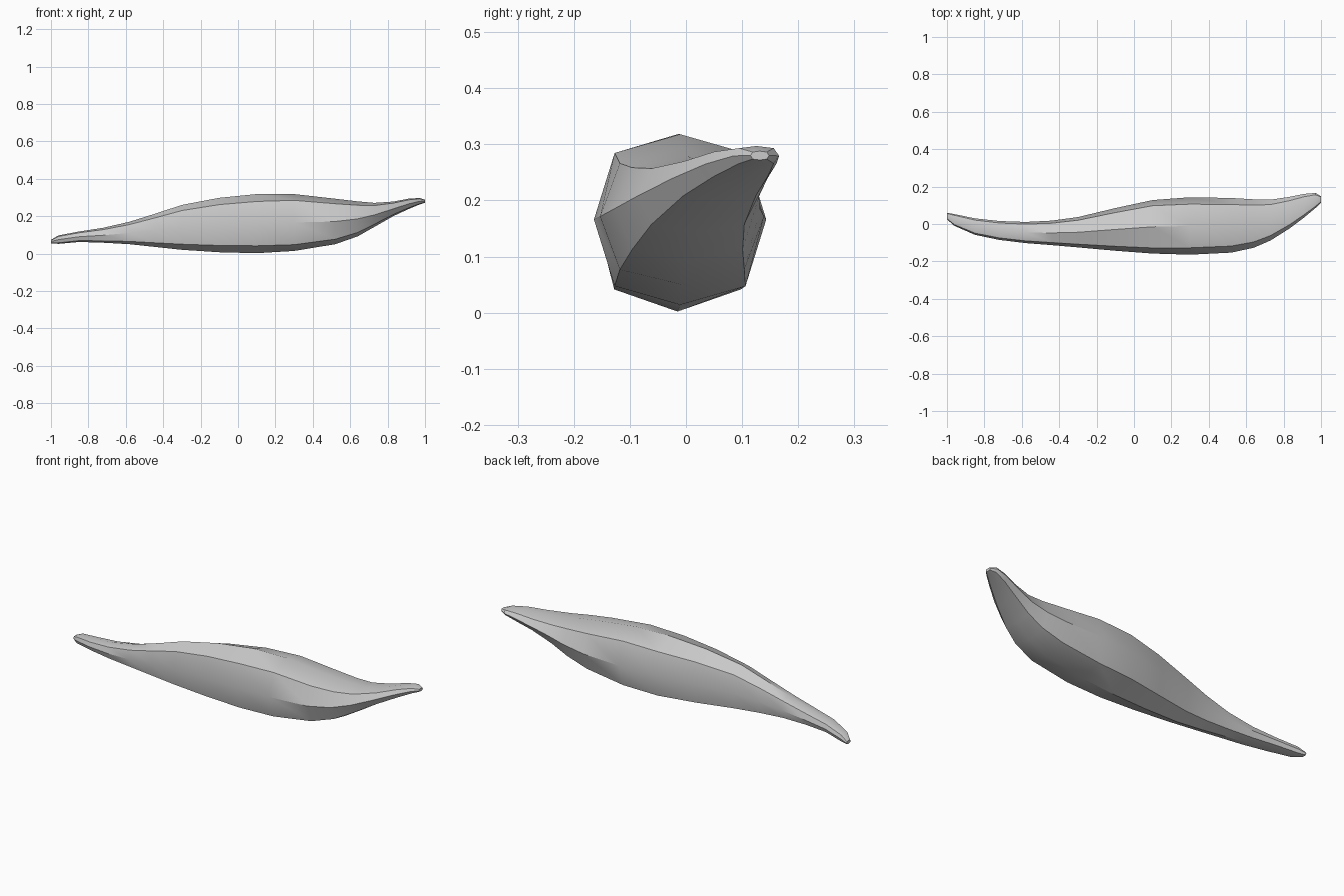
import bpy
import bmesh
import math

cube = bpy.data.objects.get("Cube")
if cube:
    bpy.data.objects.remove(cube, do_unlink=True)

# Stations along the pod: x, front y, back y, bottom z, top z
STATIONS = [
    (-1.0, 0.025, 0.06, 0.055, 0.073),
    (-0.96, -0.01, 0.053, 0.052, 0.097),
    (-0.85, -0.058, 0.03, 0.062, 0.118),
    (-0.72, -0.085, 0.016, 0.058, 0.138),
    (-0.58, -0.102, 0.011, 0.05, 0.17),
    (-0.44, -0.113, 0.018, 0.035, 0.214),
    (-0.3, -0.125, 0.037, 0.02, 0.26),
    (-0.1, -0.143, 0.085, 0.007, 0.298),
    (0.1, -0.158, 0.128, 0.002, 0.318),
    (0.3, -0.164, 0.143, 0.014, 0.318),
    (0.52, -0.153, 0.139, 0.05, 0.293),
    (0.64, -0.127, 0.132, 0.092, 0.279),
    (0.73, -0.088, 0.13, 0.143, 0.271),
    (0.83, -0.025, 0.145, 0.2, 0.278),
    (0.91, 0.035, 0.161, 0.237, 0.293),
    (0.97, 0.085, 0.166, 0.262, 0.297),
    (1.0, 0.115, 0.148, 0.272, 0.288),
]


def ring_points(x, front, back, low, high):
    """Eight-sided ridged section fitted into the given extents."""
    ky, kz = (0.79, 0.75) if x < 0.2 else (0.76, 0.78)
    cy, cz = (front + back) / 2, (low + high) / 2
    hy, hz = (back - front) / 2, (high - low) / 2
    section = [(1, 0), (ky, kz), (0, 1), (-ky, kz),
               (-1, 0), (-ky, -kz), (0, -1), (ky, -kz)]
    return [(x, cy + u * hy, cz + v * hz) for u, v in section]


# Pod skin: bridge neighbouring rings, then close both tips
bm = bmesh.new()
rings = [[bm.verts.new(p) for p in ring_points(*s)] for s in STATIONS]
for a, b in zip(rings, rings[1:]):
    for i in range(8):
        j = (i + 1) % 8
        bm.faces.new((a[i], a[j], b[j], b[i]))
bm.faces.new(rings[0])
bm.faces.new(rings[-1])
bmesh.ops.recalc_face_normals(bm, faces=bm.faces)
mesh = bpy.data.meshes.new("ridged_pod")
bm.to_mesh(mesh)
bm.free()

pod = bpy.data.objects.new("ridged_pod", mesh)
bpy.context.collection.objects.link(pod)

# Plain grey skin
grey = bpy.data.materials.new("light_grey")
grey.use_nodes = True
colour = (0.6, 0.6, 0.6, 1)
grey.diffuse_color = colour
grey.node_tree.nodes["Principled BSDF"].inputs["Base Color"].default_value = colour
mesh.materials.append(grey)

# Smooth along the length, crisp along the ridges
bpy.ops.object.select_all(action="DESELECT")
pod.select_set(True)
bpy.context.view_layer.objects.active = pod
bpy.ops.object.shade_smooth_by_angle(angle=math.radians(33))
